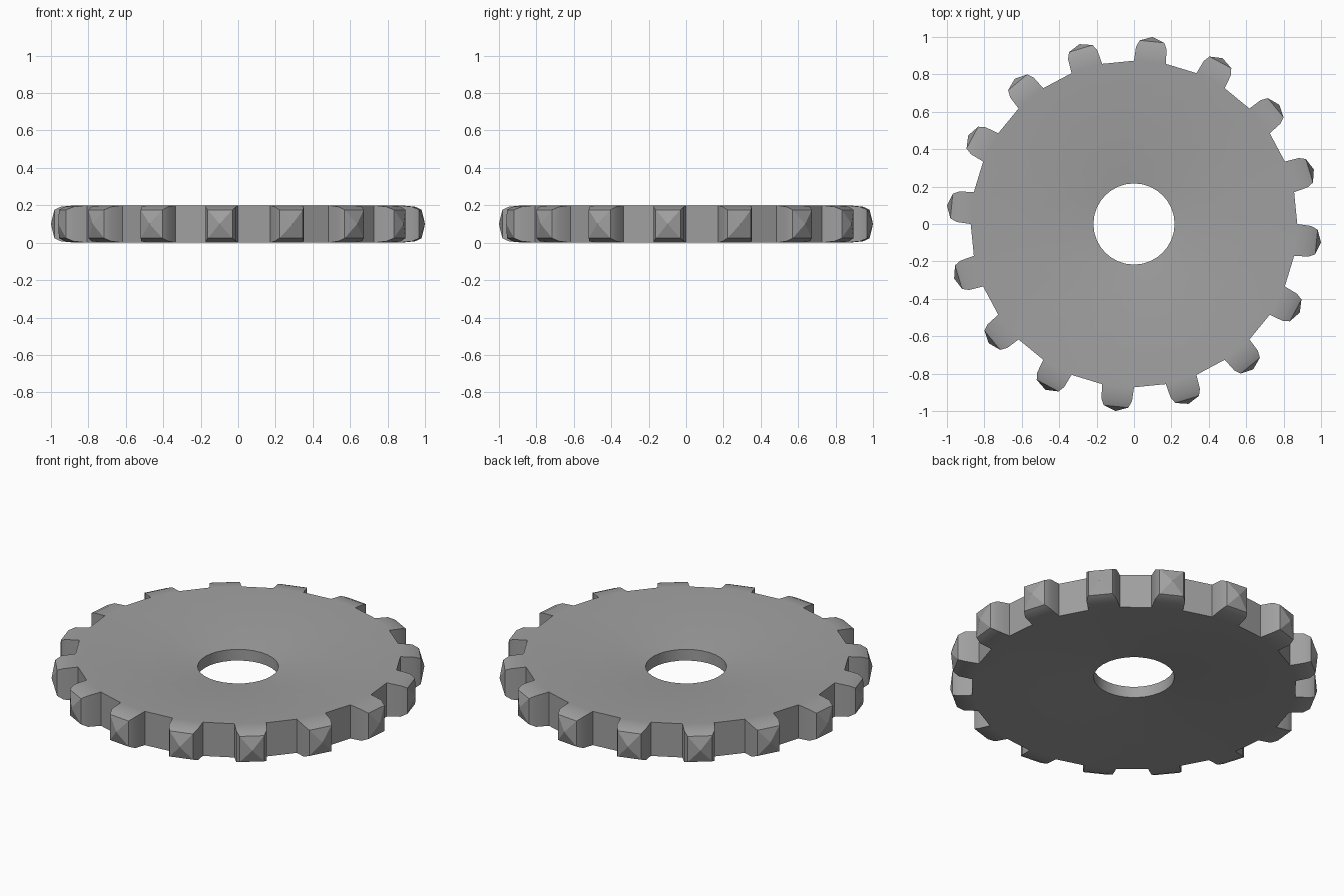
import bpy, bmesh
from math import sin, cos, pi
from mathutils import Vector

if "Cube" in bpy.data.objects:
    bpy.data.objects.remove(bpy.data.objects["Cube"])

SIDES, ROOT_R, HOLE_R, H = 32, 0.873, 0.217, 0.2
DISH = 0.067  # how far both faces sink in towards the hole
bm = bmesh.new()


def ring(radius, z):
    return [bm.verts.new((radius * cos(2 * pi * i / SIDES),
                          radius * sin(2 * pi * i / SIDES), z)) for i in range(SIDES)]


# Dished disc with a centre hole: four rings joined into a closed band
rings = [ring(HOLE_R, DISH), ring(ROOT_R, 0), ring(ROOT_R, H), ring(HOLE_R, H - DISH)]
rim = []
for k in range(4):
    a, b = rings[k], rings[(k + 1) % 4]
    for i in range(SIDES):
        j = (i + 1) % SIDES
        f = bm.faces.new((a[i], a[j], b[j], b[i]))
        if k == 1:
            rim.append(f)


def grow(face, radius, half_w, half_h, axis):
    """Extrude a rim face outward and reshape it to a smaller rectangle."""
    new = bmesh.ops.extrude_discrete_faces(bm, faces=[face])["faces"][0]
    side = Vector((-axis.y, axis.x, 0))
    for v in new.verts:
        s = 1 if v.co.dot(side) > 0 else -1
        u = 1 if v.co.z > H / 2 else -1
        v.co = axis * radius + side * s * half_w + Vector((0, 0, H / 2 + u * half_h))
    return new


# Teeth: every other rim face, with rounded shoulder and pyramid tip
tips = []
for i in range(1, SIDES, 2):
    ang = 2 * pi * (i + 0.5) / SIDES
    axis = Vector((cos(ang), sin(ang), 0))
    f = grow(rim[i], 0.945, 0.082, 0.092, axis)
    f = grow(f, 0.980, 0.066, 0.076, axis)
    poked = bmesh.ops.poke(bm, faces=[f])
    poked["verts"][0].co = axis * 1.0048 + Vector((0, 0, H / 2))
    tips += poked["faces"]

bmesh.ops.recalc_face_normals(bm, faces=bm.faces)
bm.faces.index_update()
tip_ids = [f.index for f in tips]
mesh = bpy.data.meshes.new("toothed_wheel")
bm.to_mesh(mesh)
bm.free()
wheel = bpy.data.objects.new("toothed_wheel", mesh)
bpy.context.collection.objects.link(wheel)

# Dark grey metal
mat = bpy.data.materials.new("dark_grey")
mat.diffuse_color = (0.35, 0.35, 0.35, 1)
mat.use_nodes = True
mat.node_tree.nodes["Principled BSDF"].inputs["Base Color"].default_value = mat.diffuse_color
mesh.materials.append(mat)

# Smooth dish, hole wall and tooth flanks; flat pyramid facets
bpy.context.view_layer.objects.active = wheel
wheel.select_set(True)
bpy.ops.object.shade_smooth_by_angle(angle=0.55)
for n in tip_ids:
    mesh.polygons[n].use_smooth = False
